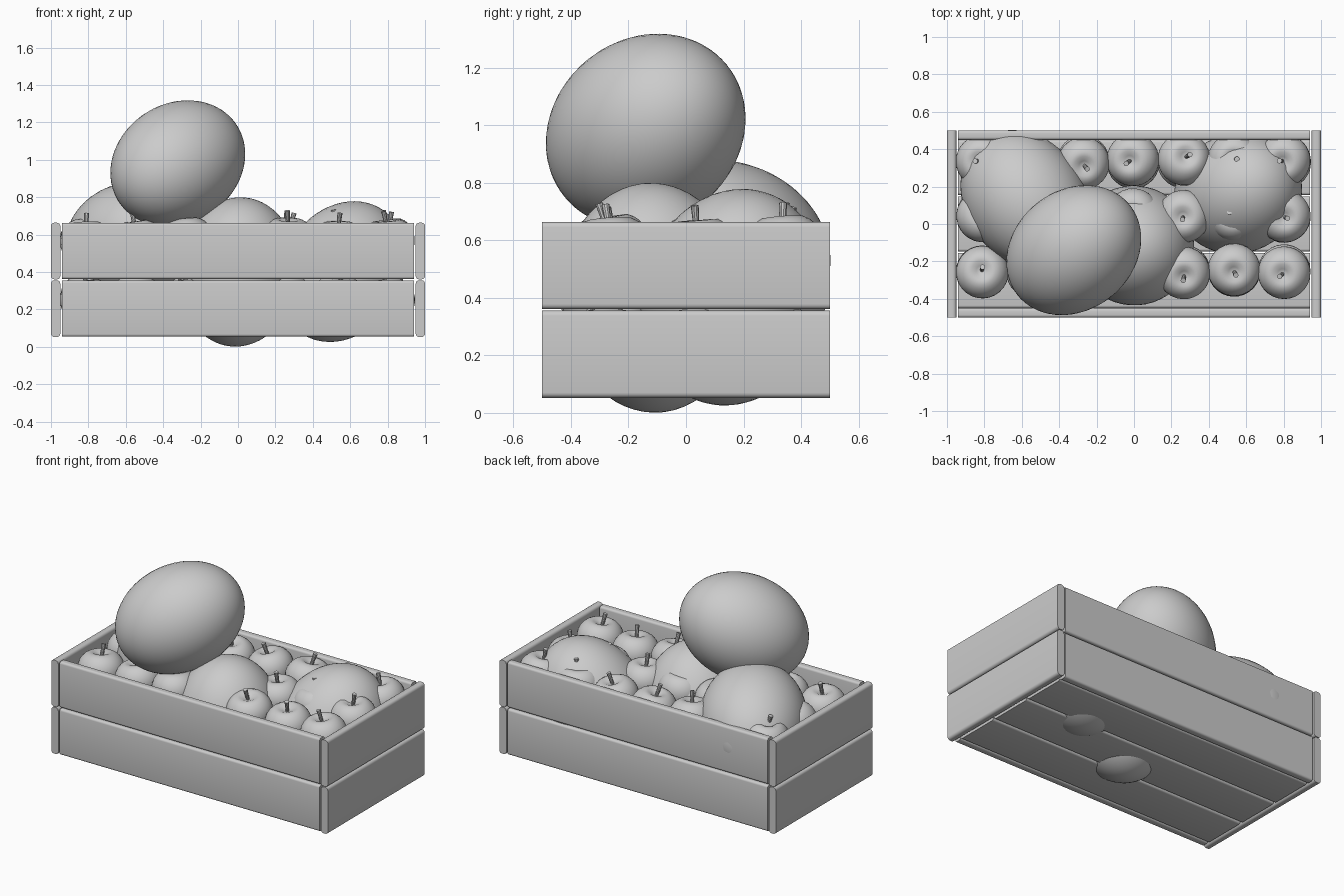
import bpy, bmesh, math, random
from mathutils import Vector, Matrix

if "Cube" in bpy.data.objects:
    bpy.data.objects.remove(bpy.data.objects["Cube"])

random.seed(4)


def make_object(name, bm, smooth=True):
    bmesh.ops.recalc_face_normals(bm, faces=bm.faces[:])
    for f in bm.faces:
        f.smooth = smooth
    me = bpy.data.meshes.new(name)
    bm.to_mesh(me)
    bm.free()
    ob = bpy.data.objects.new(name, me)
    bpy.context.collection.objects.link(ob)
    return ob


# Plank: box with only its lengthwise edges rounded
def plank(name, size, loc, axis, radius):
    bm = bmesh.new()
    bmesh.ops.create_cube(bm, size=1, matrix=Matrix.Translation(loc) @ Matrix.Diagonal((*size, 1)))
    long_edges = [e for e in bm.edges
                  if abs((e.verts[1].co - e.verts[0].co).normalized()[axis]) > 0.9]
    bmesh.ops.bevel(bm, geom=long_edges, offset=radius, segments=4,
                    profile=0.5, affect='EDGES')
    return make_object(name, bm, smooth=False)


# Crate walls: two planks high on every side
for level, z in (("lower", 0.204), ("upper", 0.512)):
    for s, side in ((-1, "front"), (1, "back")):
        plank(f"{side}_plank_{level}", (1.88, 0.05, 0.30), (0, s * 0.475, z), 0, 0.014)
    for s, side in ((-1, "left"), (1, "right")):
        plank(f"{side}_plank_{level}", (0.05, 1.0, 0.303), (s * 0.975, 0, z), 1, 0.018)

# Crate floor: three slats
for i in (-1, 0, 1):
    plank(f"floor_slat_{i + 2}", (1.88, 0.294, 0.05), (0, i * 0.302, 0.079), 0, 0.014)


# Melons: stretched spheres along a given direction
def melon(name, loc, direction, long_r=0.40, short_r=0.32):
    bm = bmesh.new()
    bmesh.ops.create_uvsphere(bm, u_segments=48, v_segments=32, radius=1)
    rot = Vector(direction).to_track_quat('Z', 'Y').to_matrix().to_4x4()
    bm.transform(Matrix.Translation(loc) @ rot @ Matrix.Diagonal((short_r, short_r, long_r, 1)))
    make_object(name, bm)


melon("melon_top", (-0.322, -0.14, 0.98), (0.69, 0.56, 0.45))
melon("melon_left", (-0.58, 0.13, 0.555), (0.5, -0.7, 0.2))
melon("melon_middle", (0.0, -0.115, 0.40), (0.1, -0.05, 1))
melon("melon_right", (0.556, 0.165, 0.402), (0.52, 0.25, 0.84))


# Apples: lathed dimpled profile plus a tapered stem
def apple_mesh():
    bm = bmesh.new()
    R, rings, seg = 0.14, 18, 28
    prof = []
    for i in range(rings + 1):
        t = math.pi * i / rings
        r = R * math.sin(t) * (1 + 0.12 * math.cos(t))
        dip = math.exp(-(r / 0.045) ** 2)
        z = 0.98 * R * math.cos(t) + (-0.045 if t < math.pi / 2 else 0.02) * dip
        prof.append(Vector((max(r, 0), 0, z)))
    verts = [bm.verts.new(p) for p in prof]
    edges = [bm.edges.new(p) for p in zip(verts, verts[1:])]
    bmesh.ops.spin(bm, geom=verts + edges, cent=(0, 0, 0), axis=(0, 0, 1),
                   angle=2 * math.pi, steps=seg, use_merge=True)
    bmesh.ops.remove_doubles(bm, verts=bm.verts[:], dist=0.0005)
    stem_mat = Matrix.Translation((0.008, 0, 0.125)) @ Matrix.Rotation(0.15, 4, 'Y')
    bmesh.ops.create_cone(bm, cap_ends=True, segments=10, radius1=0.009, radius2=0.014,
                          depth=0.09, matrix=stem_mat)
    return make_object("apple", bm)


first = apple_mesh()
apple_data = first.data
bpy.data.objects.remove(first)
count = 0


def apple(x, y, z):
    global count
    count += 1
    ob = bpy.data.objects.new(f"apple_{count}", apple_data)
    ob.location = (x, y, z)
    ob.rotation_euler = (random.uniform(-0.15, 0.15), random.uniform(-0.15, 0.15),
                         random.uniform(0, 6.28))
    bpy.context.collection.objects.link(ob)


# Two layers of apples in a seven by three grid
for z in (0.245, 0.555):
    for i in range(7):
        for y in (-0.25, 0.05, 0.335):
            apple(-0.81 + 0.269 * i, y + random.uniform(-0.01, 0.01),
                  z + random.uniform(-0.01, 0.01))

for ob in bpy.context.collection.objects:
    ob.select_set(True)
    bpy.context.view_layer.objects.active = ob
bpy.ops.object.shade_smooth_by_angle(angle=math.radians(35))
